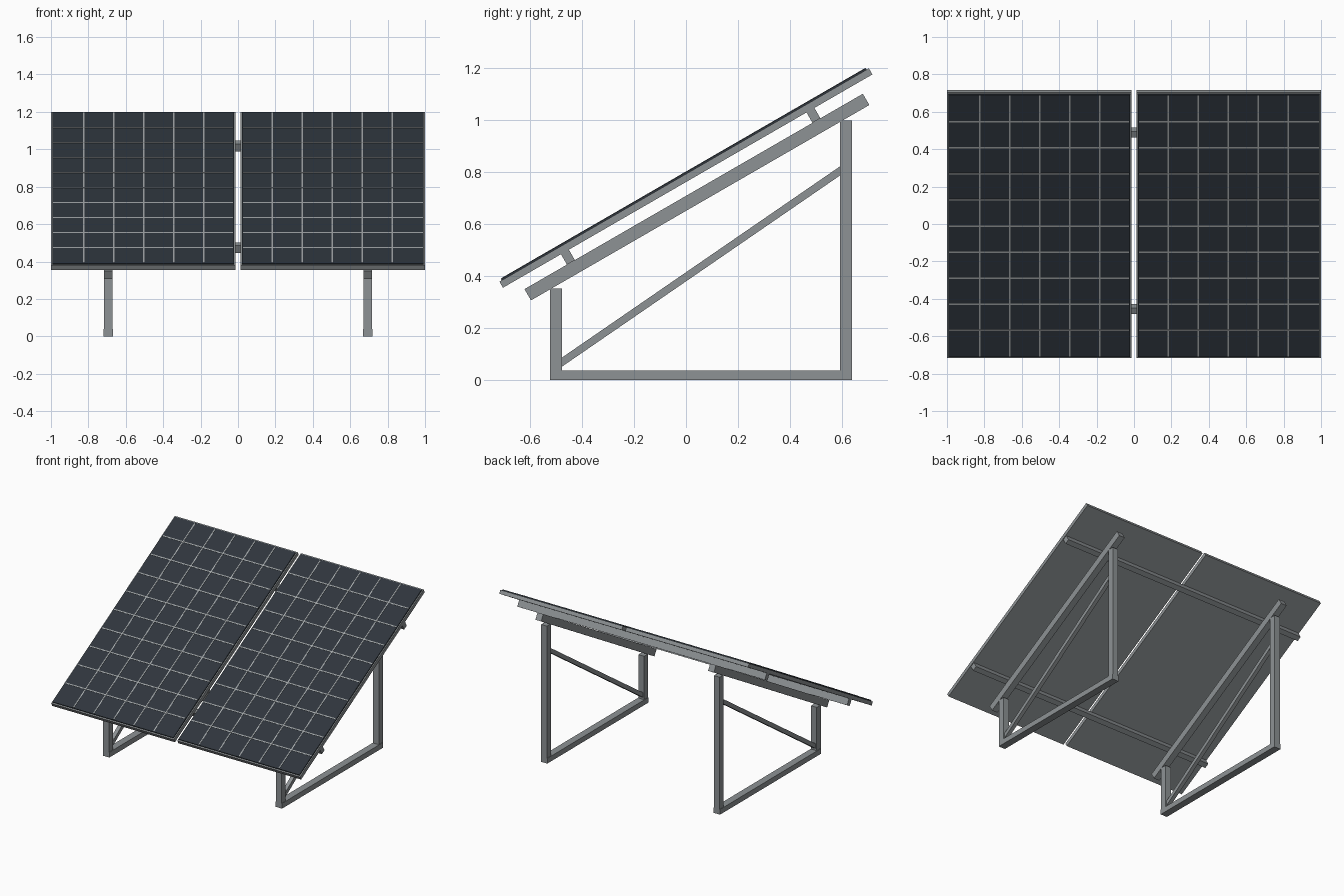
import bpy, bmesh
from math import cos, sin, radians

cube = bpy.data.objects.get("Cube")
if cube:
    bpy.data.objects.remove(cube, do_unlink=True)

TILT = radians(30)
ORIGIN_Y, ORIGIN_Z = 0.0065, 0.7655   # middle of the panel underside


def material(name, rgb):
    mat = bpy.data.materials.new(name)
    mat.use_nodes = True
    color = (*rgb, 1)
    mat.diffuse_color = color
    mat.node_tree.nodes["Principled BSDF"].inputs["Base Color"].default_value = color
    return mat


metal = material("grey_metal", (0.27, 0.29, 0.30))
cell_blue = material("dark_cell_blue", (0.028, 0.036, 0.046))
line_silver = material("silver_line", (0.36, 0.38, 0.39))


def finish(bm, name, mat):
    bmesh.ops.recalc_face_normals(bm, faces=bm.faces)
    mesh = bpy.data.meshes.new(name)
    bm.to_mesh(mesh)
    bm.free()
    mesh.materials.append(mat)
    obj = bpy.data.objects.new(name, mesh)
    bpy.context.collection.objects.link(obj)
    return obj


def add_prism(bm, profile, x0, x1):
    """Extrude a side profile of (y, z) points from x0 to x1."""
    face = bm.faces.new([bm.verts.new((x0, y, z)) for y, z in profile])
    ext = bmesh.ops.extrude_face_region(bm, geom=[face])
    verts = [g for g in ext["geom"] if isinstance(g, bmesh.types.BMVert)]
    bmesh.ops.translate(bm, verts=verts, vec=(x1 - x0, 0, 0))


def upright(y0, y1, z0, z1):
    return [(y0, z0), (y1, z0), (y1, z1), (y0, z1)]


def sloped(u0, u1, v0, v1):
    """Rectangle along the tilt (u) and normal to it (v)."""
    return [(ORIGIN_Y + u * cos(TILT) - v * sin(TILT),
             ORIGIN_Z + u * sin(TILT) + v * cos(TILT))
            for u, v in upright(u0, u1, v0, v1)]


def part(name, profile, x0, x1, mat=metal):
    bm = bmesh.new()
    add_prism(bm, profile, x0, x1)
    return finish(bm, name, mat)


# Two panels, each with a frame slab, a dark cell sheet and a line grid
INNER, OUTER, PITCH, LINE = 0.014, 1.0, 0.161, 0.004
MID = (INNER + OUTER) / 2 - 0.003
for side, s in (("left", 1), ("right", -1)):
    part(side + "_panel_frame", sloped(-0.82, 0.82, 0, 0.027), s * INNER, s * OUTER)
    part(side + "_cell_sheet", sloped(-0.81, 0.81, 0.027, 0.034),
         s * (INNER + 0.008), s * (OUTER - 0.008), cell_blue)
    bm = bmesh.new()
    for i in range(-2, 3):
        x = MID + i * PITCH
        add_prism(bm, sloped(-0.805, 0.805, 0.034, 0.0352), s * (x - LINE), s * (x + LINE))
    for j in range(-4, 5):
        u = j * PITCH
        add_prism(bm, sloped(u - LINE, u + LINE, 0.034, 0.0356),
                  s * (INNER + 0.012), s * (OUTER - 0.012))
    finish(bm, side + "_cell_lines", line_silver)

# Cross rails under both panels
for name, u in (("front_rail", -0.545), ("back_rail", 0.545)):
    part(name, sloped(u - 0.0175, u + 0.0175, -0.046, 0), -0.995, 0.995)

# Two triangular support stands
for side, x in (("left", 0.694), ("right", -0.694)):
    def stand(name, profile, width):
        part(side + "_" + name, profile, x - width / 2, x + width / 2)
    stand("rafter", sloped(-0.751, 0.751, -0.096, -0.046), 0.046)
    stand("base_beam", upright(-0.523, 0.638, 0, 0.038), 0.052)
    stand("front_leg", upright(-0.523, -0.477, 0.038, 0.353), 0.046)
    stand("back_leg", upright(0.592, 0.638, 0.038, 0.998), 0.046)
    stand("brace", [(-0.477, 0.052), (0.592, 0.787), (0.592, 0.822), (-0.477, 0.087)], 0.028)
